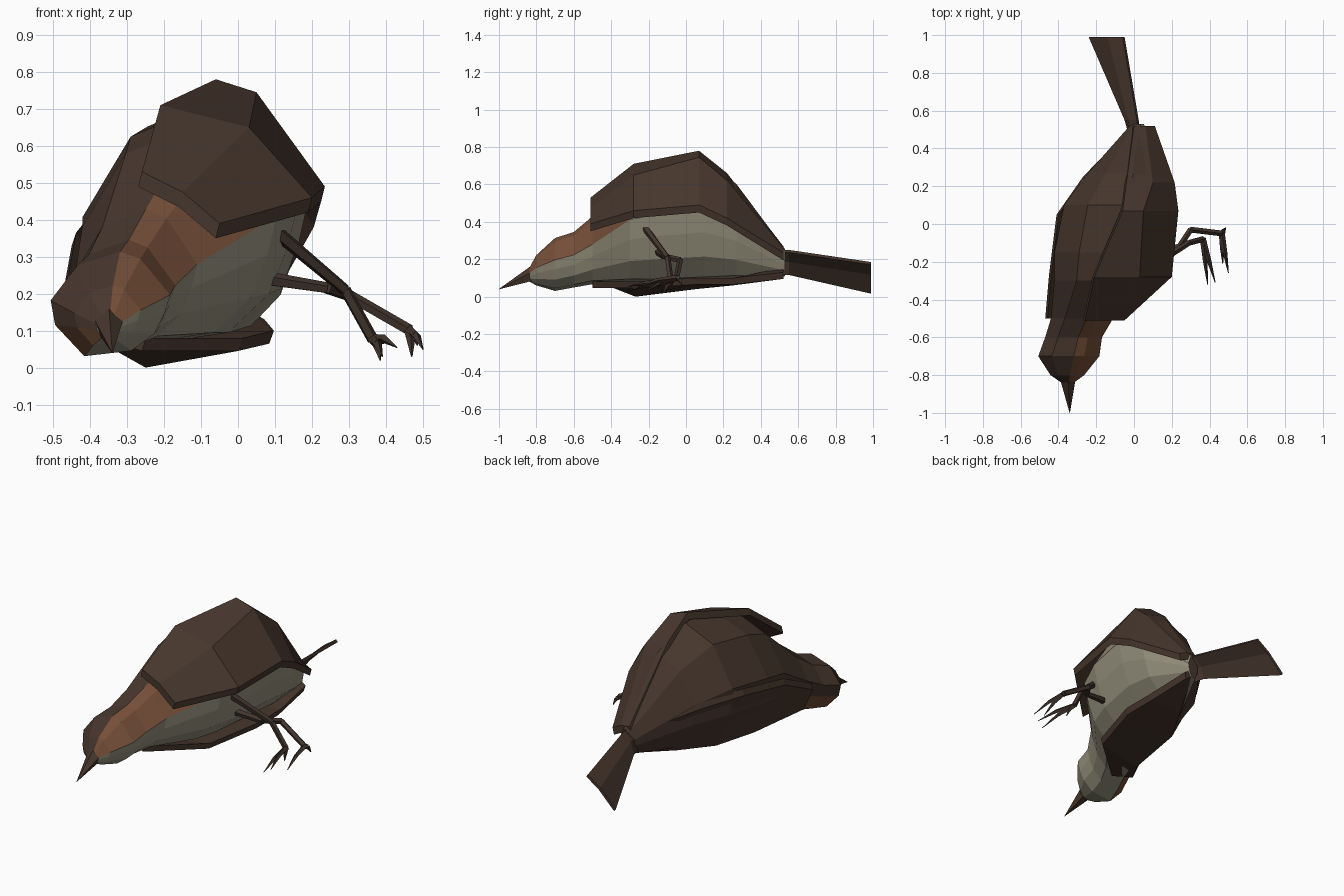
import bpy, bmesh
from mathutils import Vector

if "Cube" in bpy.data.objects:
    bpy.data.objects.remove(bpy.data.objects["Cube"])


def material(name, rgb):
    m = bpy.data.materials.new(name)
    m.diffuse_color = (*rgb, 1)
    m.use_nodes = True
    m.node_tree.nodes["Principled BSDF"].inputs["Base Color"].default_value = m.diffuse_color
    return m


BROWN = material("dark_brown", (0.062, 0.037, 0.026))
PALE = material("pale_grey_cream", (0.31, 0.29, 0.21))
RUST = material("rusty_brown", (0.18, 0.078, 0.041))
LEG = material("leg_brown", (0.055, 0.036, 0.027))


def finish(name, bm, mats):
    bmesh.ops.recalc_face_normals(bm, faces=bm.faces)
    me = bpy.data.meshes.new(name)
    bm.to_mesh(me)
    bm.free()
    for m in mats:
        me.materials.append(m)
    ob = bpy.data.objects.new(name, me)
    bpy.context.collection.objects.link(ob)
    return ob


def loft(name, rings, mats, rule=lambda i, j: 0):
    """Skin closed rings; rule(ring index, side index) picks the colour."""
    bm = bmesh.new()
    rows = [[bm.verts.new(p) for p in r] for r in rings]
    n = len(rows[0])
    for i in range(len(rows) - 1):
        for j in range(n):
            k = (j + 1) % n
            f = bm.faces.new((rows[i][j], rows[i][k], rows[i + 1][k], rows[i + 1][j]))
            f.material_index = rule(i, j)
    bm.faces.new(rows[0])
    bm.faces.new(rows[-1]).material_index = rule(len(rows) - 2, 8)
    return finish(name, bm, mats)


def slab(name, rows, offset, mat):
    """Thick sheet: rows of (y, [(x, z), ...]) given thickness by offset."""
    rings = []
    for y, pts in rows:
        outer = [Vector((x, y, z)) for x, z in pts]
        rings.append(outer + [p + Vector(offset) for p in reversed(outer)])
    return loft(name, rings, [mat])


def tube(name, points, radii, mat, sides=5):
    bm = bmesh.new()
    for a, b, r1, r2 in zip(points, points[1:], radii, radii[1:]):
        a, b = Vector(a), Vector(b)
        d = b - a
        mtx = d.to_track_quat('Z', 'Y').to_matrix().to_4x4()
        mtx.translation = (a + b) / 2
        bmesh.ops.create_cone(bm, cap_ends=True, segments=sides, radius1=r1,
                              radius2=r2, depth=d.length, matrix=mtx)
    return finish(name, bm, [mat])


# Body and head: one tilted cross-section scaled along the length
SECTION = [(0.91, 0.18), (0.44, 0.84), (0.12, 0.97), (-0.55, 0.72), (-0.97, 0.08),
           (-0.9, -0.37), (-0.44, -0.94), (0.3, -0.84), (0.66, -0.53), (0.82, -0.16)]
STATIONS = [  # y, centre x, centre z, half width, half height
    (0.53, 0.02, 0.18, 0.035, 0.075),
    (0.27, -0.03, 0.34, 0.22, 0.27),
    (0.10, -0.08, 0.40, 0.30, 0.35),
    (-0.15, -0.12, 0.38, 0.31, 0.34),
    (-0.30, -0.15, 0.355, 0.28, 0.31),
    (-0.50, -0.27, 0.245, 0.175, 0.19),
    (-0.60, -0.315, 0.195, 0.16, 0.155),
    (-0.70, -0.34, 0.17, 0.172, 0.148),
    (-0.80, -0.35, 0.14, 0.095, 0.085),
    (-0.84, -0.35, 0.115, 0.035, 0.035),
]


def body_colour(i, j):
    if j >= 6:
        return 1                      # belly and throat
    if i >= 4 and j in (0, 1, 5):
        return 2                      # cheek and neck bands
    return 0 if j > 0 else 1          # back and crown


loft("body_and_head",
     [[(cx + u * w, y, cz + v * h) for u, v in SECTION] for y, cx, cz, w, h in STATIONS],
     [BROWN, PALE, RUST], body_colour)

# Beak
tube("beak", [(-0.35, -0.82, 0.12), (-0.34, -1.0, 0.04)], [0.042, 0.001], BROWN)

# Folded wings
slab("upper_wing", [
    (-0.51, [(-0.05, 0.39), (-0.15, 0.475), (-0.26, 0.53)]),
    (-0.28, [(0.20, 0.46), (0.03, 0.65), (-0.21, 0.71)]),
    (0.07, [(0.235, 0.49), (0.05, 0.745), (-0.06, 0.78)]),
    (0.22, [(0.215, 0.42), (0.10, 0.62), (-0.04, 0.66)]),
    (0.52, [(0.11, 0.235), (0.06, 0.26), (0.0, 0.27)]),
], (-0.01, 0, -0.04), BROWN)
slab("lower_wing", [
    (-0.50, [(-0.47, 0.22), (-0.41, 0.09), (-0.26, 0.045)]),
    (-0.27, [(-0.45, 0.33), (-0.25, 0.0), (0.0, 0.045)]),
    (0.05, [(-0.41, 0.38), (-0.23, 0.04), (0.085, 0.065)]),
    (0.25, [(-0.27, 0.34), (-0.12, 0.06), (0.085, 0.065)]),
    (0.52, [(-0.01, 0.22), (0.02, 0.12), (0.06, 0.095)]),
], (0.012, 0, 0.035), BROWN)

# Tail fan
slab("tail", [
    (0.48, [(-0.03, 0.13), (-0.02, 0.20), (0.02, 0.25)]),
    (0.55, [(-0.05, 0.13), (-0.03, 0.20), (0.015, 0.25)]),
    (0.99, [(-0.24, 0.03), (-0.14, 0.13), (-0.06, 0.185)]),
], (0.01, 0, -0.014), BROWN)

# Legs with toes
LEGS = {
    "upper": ([(0.10, -0.22, 0.37), (0.29, -0.10, 0.21), (0.365, -0.08, 0.075)],
              [(0.39, -0.32, 0.03), (0.43, -0.31, 0.055), (0.385, -0.12, 0.02)]),
    "lower": ([(0.08, -0.15, 0.24), (0.24, -0.12, 0.215), (0.30, -0.03, 0.195), (0.465, -0.05, 0.10)],
              [(0.50, -0.26, 0.05), (0.47, -0.21, 0.03), (0.485, -0.02, 0.06)]),
}
for side, (path, tips) in LEGS.items():
    tube(side + "_leg", path, [0.02] + [0.016] * (len(path) - 1), LEG)
    for n, tip in enumerate(tips):
        root, end = Vector(path[-1]), Vector(tip)
        knuckle = root.lerp(end, 0.5) + Vector((0, 0, 0.012))
        tube(f"{side}_toe_{n + 1}", [root, knuckle, end], [0.016, 0.012, 0.002], LEG, 4)
